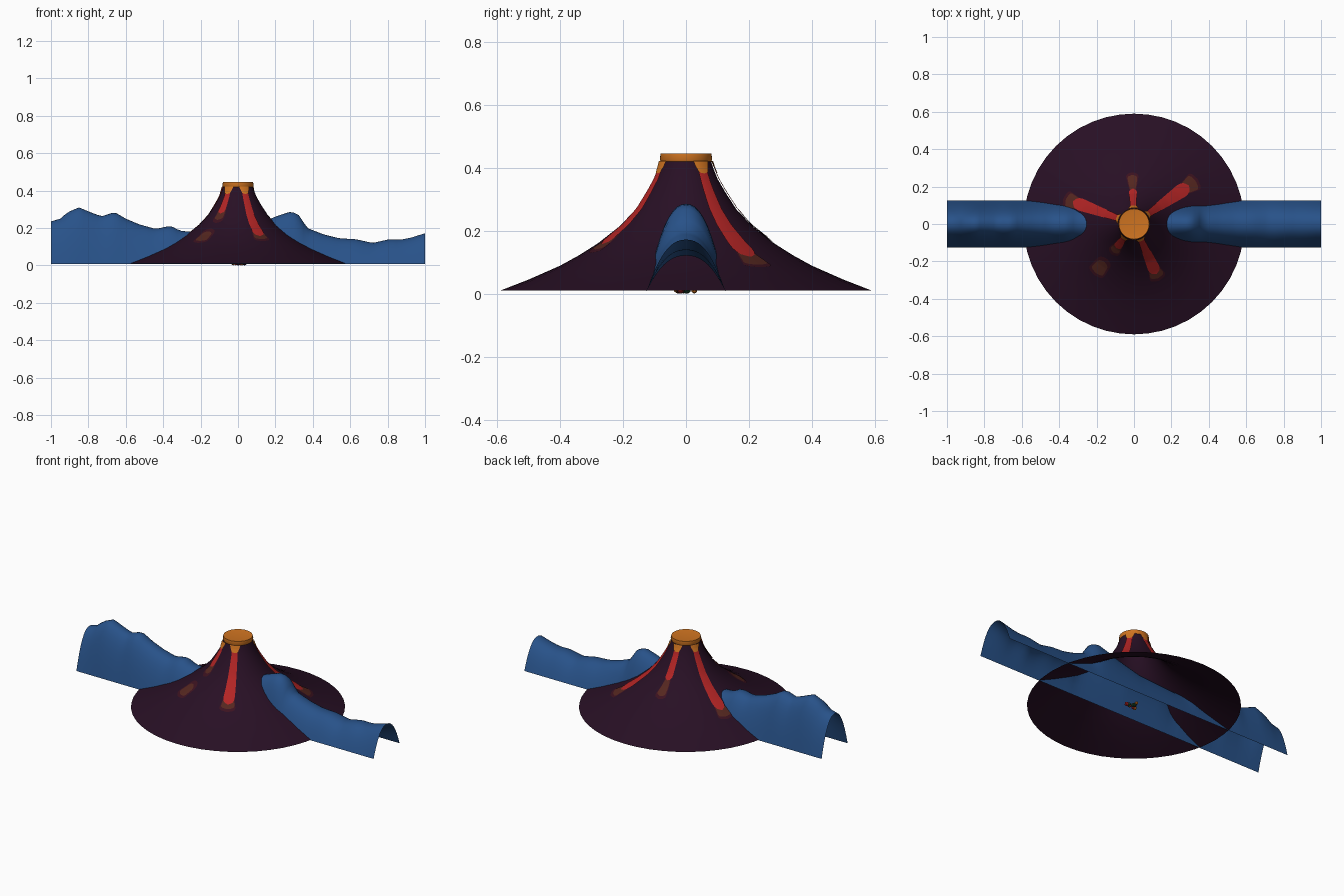
import bpy
import bmesh
import random
from math import sin, cos, radians, sqrt, tau

if "Cube" in bpy.data.objects:
    bpy.data.objects.remove(bpy.data.objects["Cube"])


def material(name, r, g, b):
    m = bpy.data.materials.new(name)
    m.use_nodes = True
    m.diffuse_color = (r, g, b, 1)
    bsdf = m.node_tree.nodes["Principled BSDF"]
    bsdf.inputs["Base Color"].default_value = (r, g, b, 1)
    bsdf.inputs["Roughness"].default_value = 0.9
    return m


rock = material("dark purple rock", 0.021, 0.005, 0.018)
blue = material("ridge blue", 0.021, 0.084, 0.25)
red = material("lava red", 0.45, 0.018, 0.018)
orange = material("lava orange", 0.63, 0.175, 0.015)
brown = material("cooling lava brown", 0.09, 0.02, 0.014)
ember = material("ember dark red", 0.045, 0.006, 0.014)
green = material("pebble green", 0.01, 0.06, 0.02)


def finish(name, bm, mats, angle=40):
    bmesh.ops.recalc_face_normals(bm, faces=bm.faces)
    mesh = bpy.data.meshes.new(name)
    bm.to_mesh(mesh)
    bm.free()
    for m in mats:
        mesh.materials.append(m)
    obj = bpy.data.objects.new(name, mesh)
    bpy.context.collection.objects.link(obj)
    bpy.ops.object.select_all(action='DESELECT')
    obj.select_set(True)
    bpy.context.view_layer.objects.active = obj
    bpy.ops.object.shade_smooth_by_angle(angle=radians(angle))
    return obj


def grid_mesh(rows, closed=False):
    """Skin a list of equally long point rows with quads."""
    bm = bmesh.new()
    vs = [[bm.verts.new(p) for p in row] for row in rows]
    n = len(rows[0])
    for a, b in zip(vs, vs[1:]):
        for i in range(n if closed else n - 1):
            j = (i + 1) % n
            bm.faces.new((a[i], a[j], b[j], b[i]))
    return bm


def lookup(table, x):
    """Piecewise linear interpolation."""
    for (x0, z0), (x1, z1) in zip(table, table[1:]):
        if x <= x1:
            return z0 + (z1 - z0) * (x - x0) / (x1 - x0)
    return table[-1][1]


# Volcano cone, open underneath: radius and height pairs
SLOPE = [(0.08, 0.42), (0.086, 0.4), (0.1, 0.365), (0.125, 0.322), (0.16, 0.268),
         (0.21, 0.215), (0.28, 0.16), (0.34, 0.122), (0.4, 0.089), (0.5, 0.045),
         (0.59, 0.01)]
SIDES = 48


def ring(r, z, n=SIDES):
    return [(r * cos(tau * i / n), r * sin(tau * i / n), z) for i in range(n)]


finish("volcano_cone", grid_mesh([ring(r, z) for r, z in SLOPE], True), [rock])

# Glowing crater rim with a slightly dished lava pool
bm = grid_mesh([ring(r, z) for r, z in [(0.079, 0.418), (0.083, 0.425),
                                        (0.081, 0.445), (0.068, 0.443)]], True)
bm.verts.ensure_lookup_table()
bm.faces.new(bm.verts[-SIDES:])
finish("crater_rim", bm, [orange])

# Mountain ridge: crest heights along x, running on beneath the cone
CREST = [(-1, .235), (-.95, .25), (-.91, .285), (-.85, .31), (-.79, .285),
         (-.73, .262), (-.66, .285), (-.6, .25), (-.53, .22), (-.44, .195),
         (-.36, .212), (-.31, .185), (-.25, .18), (0, .2), (.16, .245),
         (.22, .268), (.28, .287), (.32, .277), (.37, .2), (.46, .165),
         (.54, .145), (.63, .14), (.72, .12), (.81, .14), (.87, .138),
         (.92, .147), (1, .172)]
FLOOR, HALF, STEPS = 0.008, 0.125, 9
rows = []
for k in range(81):
    x = k / 40 - 1
    h = lookup(CREST, x) - FLOOR
    row = []
    for i in range(-STEPS, STEPS + 1):
        t = i / STEPS
        row.append((x, HALF * t, FLOOR + h * (1 - abs(t) ** 2.3)))
    rows.append(row)
finish("mountain_ridge", grid_mesh(rows), [blue], 60)


# Lava tongues: thin teardrop sheets hugging the cone
def tongue(name, angle, r0, r1, w0, w1, lift, mat, round_start=False):
    rows, n = [], 20
    for k in range(n + 1):
        t = k / n
        r = r0 + (r1 - r0) * t
        w = w0 + (w1 - w0) * t
        if t > 0.8:
            w *= sqrt(max(0.01, 1 - ((t - 0.8) / 0.2) ** 2))
        if round_start and t < 0.3:
            w *= sqrt(max(0.01, 1 - ((0.3 - t) / 0.3) ** 2))
        # lift along the slope normal
        dz = lookup(SLOPE, r + 0.004) - lookup(SLOPE, r)
        size = sqrt(dz * dz + 0.004 ** 2)
        out, up = -dz / size * lift, 0.004 / size * lift
        row = []
        for i in range(-4, 5):
            a = radians(angle) + i / 8 * w / r
            row.append(((r + out) * cos(a), (r + out) * sin(a), lookup(SLOPE, r) + up))
        rows.append(row)
    finish(name, grid_mesh(rows), [mat])


# name, direction, end of red, end of brown, width at end
FLOWS = [("back_left", 35, 0.355, 0.4, 0.085),
         ("back", 92, 0.185, 0.26, 0.045),
         ("back_right", 160, 0.345, 0.385, 0.075),
         ("front_left", -66, 0.29, 0.315, 0.07),
         ("front_right", -126, 0.155, 0.185, 0.045)]
for name, angle, red_end, end, width in FLOWS:
    tongue(name + "_ember_edge", angle, end - 0.1, end + 0.015, width * 0.6,
           width + 0.03, 0.002, ember, True)
    tongue(name + "_cooling_tip", angle, end - 0.09, end, width * 0.6,
           width + 0.012, 0.0035, brown, True)
    tongue(name + "_lava_flow", angle, 0.081, red_end, 0.03, width, 0.005, red)
    tongue(name + "_lava_drip", angle, 0.08, 0.094, 0.055, 0.03, 0.0065, orange)

# Detached cooling patch low on the front right slope
tongue("front_right_patch_edge", -128, 0.235, 0.345, 0.08, 0.1, 0.002, ember, True)
tongue("front_right_patch", -128, 0.255, 0.33, 0.06, 0.08, 0.0035, brown, True)

# Small pebbles lying under the middle of the cone
random.seed(4)
bm = bmesh.new()
for k in range(14):
    a, d = random.uniform(0, tau), random.uniform(0, 0.05)
    size = random.uniform(0.009, 0.014)
    made = bmesh.ops.create_icosphere(bm, subdivisions=1, radius=size)["verts"]
    bmesh.ops.translate(bm, verts=made, vec=(d * cos(a), d * sin(a), size))
    for f in {f for v in made for f in v.link_faces}:
        f.material_index = k % 4
low = min(v.co.z for v in bm.verts)
bmesh.ops.translate(bm, verts=bm.verts, vec=(0, 0, -low))
finish("pebbles", bm, [green, red, rock, orange], 20)
